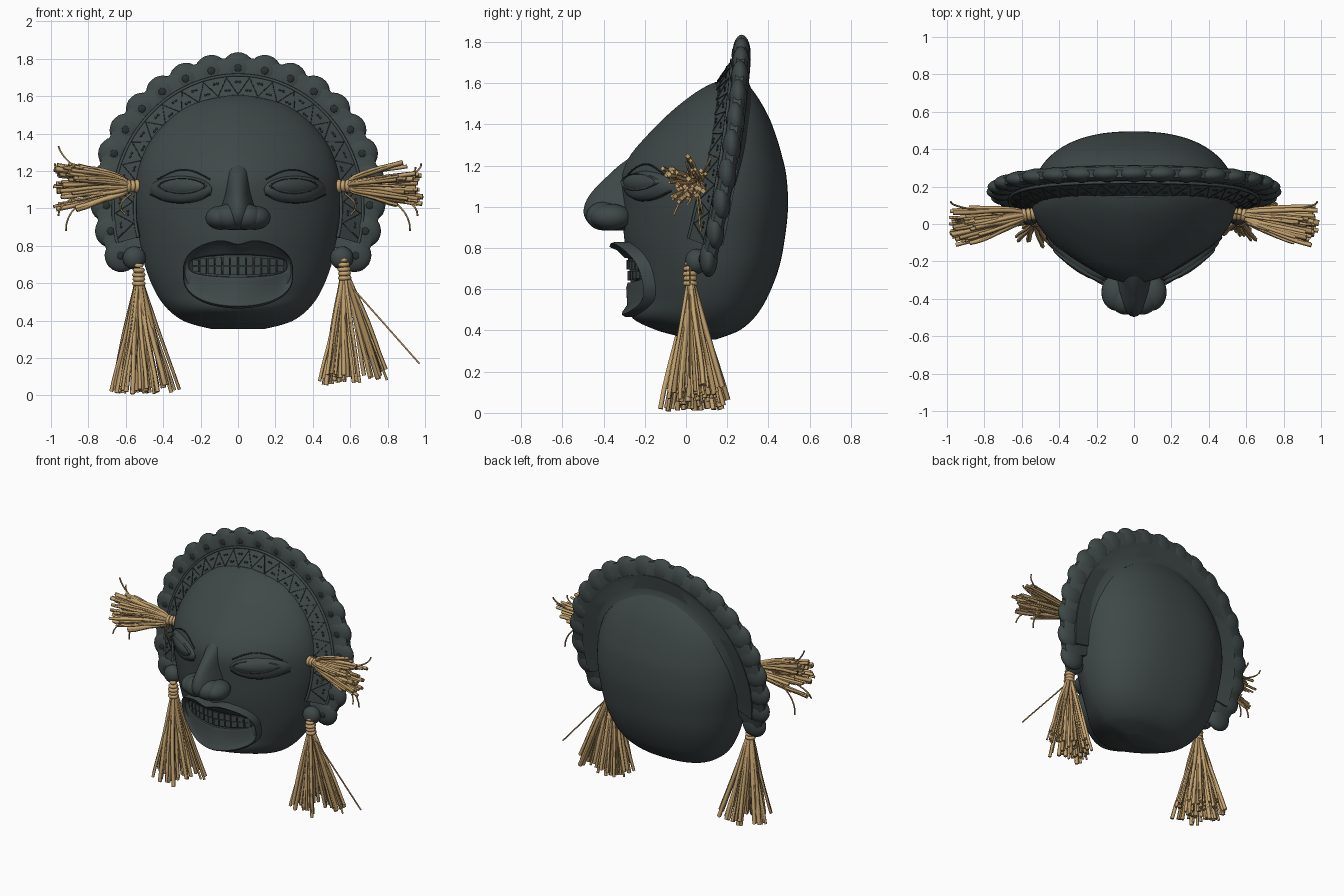
import bpy, bmesh, math, random
from mathutils import Vector, Matrix

random.seed(4)
cube = bpy.data.objects.get("Cube")
if cube:
    bpy.data.objects.remove(cube, do_unlink=True)


def material(name, r, g, b):
    m = bpy.data.materials.new(name)
    m.use_nodes = True
    m.diffuse_color = (r, g, b, 1)
    bsdf = next(n for n in m.node_tree.nodes if n.type == 'BSDF_PRINCIPLED')
    bsdf.inputs["Base Color"].default_value = (r, g, b, 1)
    bsdf.inputs["Roughness"].default_value = 0.8
    return m


SLATE = material("dark slate wood", 0.050, 0.064, 0.064)
GROOVE = material("groove black", 0.022, 0.028, 0.028)
STRAW = material("straw", 0.56, 0.37, 0.165)
STRAW_DARK = material("shaded straw", 0.42, 0.27, 0.115)


def finish(name, bm, mat, angle=40):
    bmesh.ops.recalc_face_normals(bm, faces=bm.faces)
    me = bpy.data.meshes.new(name)
    bm.to_mesh(me)
    bm.free()
    me.materials.append(mat)
    ob = bpy.data.objects.new(name, me)
    bpy.context.collection.objects.link(ob)
    bpy.ops.object.select_all(action='DESELECT')
    ob.select_set(True)
    bpy.context.view_layer.objects.active = ob
    bpy.ops.object.shade_smooth_by_angle(angle=math.radians(angle))
    return ob


def loft(name, rows, mat, angle=40):
    """Skin closed loops of equal length and cap both ends."""
    bm = bmesh.new()
    loops = [[bm.verts.new(p) for p in row] for row in rows]
    n = len(rows[0])
    for a, b in zip(loops, loops[1:]):
        for i in range(n):
            j = (i + 1) % n
            bm.faces.new((a[i], a[j], b[j], b[i]))
    bm.faces.new(loops[0])
    bm.faces.new(loops[-1])
    return finish(name, bm, mat, angle)


def blobs(name, items, mat):
    bm = bmesh.new()
    for loc, size in items:
        bmesh.ops.create_icosphere(bm, subdivisions=3, radius=1,
                                   matrix=Matrix.Translation(loc) @ Matrix.Diagonal((*size, 1)))
    return finish(name, bm, mat)


def tubes(name, paths, mat, radius, res=1):
    cu = bpy.data.curves.new(name, 'CURVE')
    cu.dimensions = '3D'
    cu.bevel_depth = radius
    cu.bevel_resolution = res
    cu.use_fill_caps = True
    for path in paths:
        sp = cu.splines.new('POLY')
        sp.points.add(len(path) - 1)
        thick = random.uniform(0.6, 1.4) if res == 0 else 1
        for p, q in zip(sp.points, path):
            p.co = (*q, 1)
            p.radius = thick
    cu.materials.append(mat)
    ob = bpy.data.objects.new(name, cu)
    bpy.context.collection.objects.link(ob)
    return ob


def power(v, p):
    return math.copysign(abs(v) ** p, v)


def turn_points(n):
    return [2 * math.pi * i / n for i in range(n)]


def sample(table, z):
    """Smooth interpolation of a table keyed by its first column."""
    n = len(table)
    i = max(k for k in range(n - 1) if k == 0 or table[k][0] <= z)
    a, b = table[i], table[i + 1]
    p, q = table[max(i - 1, 0)], table[min(i + 2, n - 1)]
    h = b[0] - a[0]
    t = (z - a[0]) / h
    out = []
    for c in range(1, len(a)):
        ma = (b[c] - p[c]) / (b[0] - p[0]) * h
        mb = (q[c] - a[c]) / (q[0] - a[0]) * h
        out.append((2*t**3 - 3*t*t + 1) * a[c] + (t**3 - 2*t*t + t) * ma
                   + (3*t*t - 2*t**3) * b[c] + (t**3 - t*t) * mb)
    return out


# Head: height, half width, front, widest depth, back; pointed front, full back
HEAD = [(.355, .14, .02, .08, .14), (.375, .225, -.05, .08, .20), (.40, .295, -.14, .08, .26),
        (.46, .375, -.26, .09, .33), (.55, .44, -.265, .10, .39), (.70, .50, -.275, .10, .45),
        (.85, .53, -.30, .10, .48), (1.0, .55, -.31, .10, .495), (1.15, .545, -.315, .10, .487),
        (1.25, .52, -.27, .11, .465), (1.35, .475, -.185, .13, .435), (1.45, .395, -.085, .15, .395),
        (1.55, .27, .04, .18, .335), (1.60, .14, .13, .21, .29), (1.615, .03, .19, .22, .25)]
FRONT, BACK = 1.6, 2.35
rows = []
for k in range(71):
    z = .355 + 1.26 * (1 - math.cos(math.pi * k / 70)) / 2
    w, front, mid, back = sample(HEAD, z)
    row = []
    for a in turn_points(128):
        s = math.sin(a)
        e, depth = (2 / BACK, back - mid) if s > 0 else (2 / FRONT, mid - front)
        row.append((w * power(math.cos(a), e), mid + depth * power(s, e), z))
    rows.append(row)
loft("head", rows, SLATE)


def on_face(x, z, lift=0.0):
    w, front, mid, back = sample(HEAD, z)
    return Vector((x, mid - (mid - front) * max(0, 1 - abs(x / w) ** FRONT) ** (1 / FRONT) - lift, z))


# Nose: bridge, then rounded tip and wings
NOSE = [(.885, .05, -.40), (.91, .085, -.46), (.96, .10, -.495), (1.02, .088, -.488),
        (1.08, .072, -.45), (1.15, .064, -.38), (1.20, .06, -.325), (1.24, .04, -.27)]
rows = []
for k in range(25):
    z = .885 + .355 * k / 24
    hw, tip = sample(NOSE, z)
    rows.append([(hw * math.cos(a), -.22 + (tip + .22) * math.sin(a), z) for a in turn_points(32)])
loft("nose", rows, SLATE)
blobs("nose_wings", [((s * .09, -.365, .95), (.085, .10, .065)) for s in (1, -1)]
      + [((s * .045, -.40, .955), (.085, .085, .07)) for s in (1, -1)], SLATE)


# Eyes: cheek pouch, thin lid rim and eyeball, with creases above and below
def face_patch(name, cx, cz, rx, rz, rings, sharp=1.0):
    loft(name, [[on_face(cx + rx * f * math.cos(a), cz + rz * f * power(math.sin(a), sharp), lift)
                 for a in turn_points(48)] for f, lift in rings], SLATE)


creases = []
for side, s in (("left", 1), ("right", -1)):
    face_patch(side + "_eye_pouch", s * .305, 1.10, .17, .075,
               [(1, -.02), (.97, .004), (.85, .024), (.6, .036), (.3, .038), (.05, .038)])
    face_patch(side + "_eye", s * .30, 1.12, .135, .043,
               [(1, 0), (.98, .04), (.92, .043), (.88, .034), (.7, .040), (.4, .046), (.03, .048)], 1.3)
    for x0, x1, zc, rise, lift in ((.15, .43, 1.155, .052, .002), (.145, .47, 1.075, -.045, .008)):
        creases.append([on_face(s * (x0 + (x1 - x0) * i / 16),
                                zc + rise * math.sin(math.pi * i / 16), lift) for i in range(17)])
tubes("eye_creases", creases, GROOVE, .004)


# Mouth: dished lips with a flared rim round a dark opening and two rows of teeth
def lip_ring(frac, upper, lower):
    ring = []
    for a in turn_points(72):
        c, s = math.cos(a), math.sin(a)
        ox, oz = .295 * c, .655 + power(s, .75) * (.185 if s > 0 else .19)
        if s > 0:
            oz -= .03 * math.exp(-(ox / .06) ** 2)
        ix, iz = .262 * c, .692 + .06 * power(s, .6)
        lift = lower + (upper - lower) * (.5 + .5 * s)
        ring.append(on_face(ox + (ix - ox) * frac, oz + (iz - oz) * frac, lift))
    return ring


LIP = [(0, -.03, -.03), (0, .06, .03), (.07, .078, .042), (.16, .07, .036), (.35, .045, .018),
       (.85, .022, .022), (1, .014, .014), (1.02, -.01, -.01)]
loft("lips", [lip_ring(*r) for r in LIP], SLATE, 50)
loft("mouth_opening", [lip_ring(.98, d, d) for d in (-.02, .003)], GROOVE)
bm = bmesh.new()
for i in range(12):
    x = -.22 + .04 * i
    h = .052 * math.sqrt(1 - (x / .3) ** 2)
    for s in (1, -1):
        p = on_face(x, .692 + s * h / 2, -.004)
        turn = math.atan2(on_face(x + .01, p.z).y - on_face(x - .01, p.z).y, .02)
        bmesh.ops.create_cube(bm, size=1, matrix=Matrix.Translation(p)
                              @ Matrix.Rotation(turn, 4, 'Z') @ Matrix.Diagonal((.035, .03, h * .88, 1)))
finish("teeth", bm, SLATE)


# Headdress: tilted horseshoe rim with shallow scallops
def rim_y(z):
    return .272 - .175 * (max(0, 1.83 - z) / 1.13) ** 1.7


def arc(t, cz, rx, rz, dr=0.0, dy=0.0):
    z = cz + rz * math.sin(t)
    return Vector(((rx + dr) * math.cos(t), rim_y(z) + dy, cz + (rz + dr) * math.sin(t)))


def angles(lo, n):
    return [math.radians(lo + (180 - 2 * lo) * i / n) for i in range(n + 1)]


RIM = (1.06, .70, .685)
RIM_PROFILE = [(-.18, -.02), (-.06, -.04), (.04, -.036), (.06, -.02), (.06, .02), (.04, .036),
               (-.06, .04), (-.13, .03), (-.18, .05)]
loft("headdress_rim", [[arc(t, *RIM, dr, dy) for dr, dy in RIM_PROFILE] for t in angles(-28, 80)], SLATE)
scallops = angles(-27, 20)
blobs("rim_scallops", [(arc(t, *RIM), (.09, .044, .09)) for t in scallops], SLATE)
blobs("scallop_holes", [(arc(t, *RIM, .005, -.041), (.02, .007, .02)) for t in scallops], GROOVE)
blobs("ear_lobes", [((s * .555, .05, .735), (.062, .055, .062)) for s in (1, -1)], SLATE)

# Carved band: sloped strip with raised edges, zigzag and dots
BAND = (1.0, .605, .65)


def on_band(t, f, lift=0.0):
    return arc(t, *BAND, -.055 + .12 * f, -.12 + .08 * f - lift)


loft("carved_band", [[on_band(t, 0), on_band(t, 1), arc(t, *BAND, .065, .05), arc(t, *BAND, -.08, .03)]
                     for t in angles(-15, 80)], SLATE)
tubes("band_edges", [[on_band(t, f) for t in angles(-15, 80)] for f in (.02, .98)], SLATE, .009)
steps = angles(-13, 38)
tubes("band_zigzag", [[on_band(t, .12 if i % 2 else .88) for i, t in enumerate(steps)]], GROOVE, .0045)
blobs("band_dots", [(on_band(t + d, .68 if i % 2 else .32, .001), (.007, .005, .007))
                    for i, t in enumerate(steps) if 0 < i < 38 for d in (-.015, .015)], GROOVE)


# Straw tassels: binding plus fanned strands gathered in clumps
def tassel(name, start, axis, length, vary, spread, bend, count):
    start, axis = Vector(start), Vector(axis).normalized()
    u = axis.cross(Vector((0, 1, 0))).normalized()
    v = axis.cross(u)
    clumps = [(random.uniform(0, 2 * math.pi), math.sqrt(random.uniform(.05, .9))) for _ in range(count // 4)]

    def strand():
        a, r = random.choice(clumps)
        a += random.uniform(-.25, .25)
        r = min(1, r + random.uniform(-.12, .12))
        reach, wobble = length - random.uniform(0, vary), random.uniform(-.014, .014)
        path = []
        for i in range(7):
            t = i / 6
            fan = r * (.016 / spread[0] + t ** bend)
            path.append(start + axis * reach * t
                        + u * (math.cos(a) * fan * spread[0] + wobble * math.sin(5 * t) * t)
                        + v * (math.sin(a) * fan * spread[1] + wobble * math.cos(4 * t) * t))
        return path

    strands = [strand() for _ in range(count)]
    tubes(name + "_strands", strands[::3] + strands[1::3], STRAW, .011, 0)
    tubes(name + "_inner_strands", strands[2::3], STRAW_DARK, .011, 0)
    rings = [[start + axis * d + (u * math.cos(a) + v * math.sin(a)) * r for a in turn_points(16) + [0]]
             for d, r in ((-.085, .012), (-.06, .02), (-.035, .024), (-.012, .022), (.012, .024))]
    tubes(name + "_binding", rings, STRAW, .013)
    blobs(name + "_core", [(start - axis * .03, (.026, .026, .026))], STRAW_DARK)


tassel("right_hanging_tassel", (-.53, .02, .61), (0, .03, -1), .60, .05, (.205, .155), 1.0, 72)
tassel("left_hanging_tassel", (.57, .02, .64), (.07, .03, -1), .575, .06, (.205, .155), 1.0, 72)
for side, s in (("left", 1), ("right", -1)):
    tassel(side + "_side_tassel", (s * .575, .05, 1.12), (s, -.14, 0), .42, .16, (.11, .10), .65, 80)

# Loose wisps curling off the tassels
wisps = []
for s in (1, -1):
    for rise, reach, depth in ((.10, .33, -.04), (-.24, .30, .03), (.12, .36, .08), (-.16, .34, -.1)):
        wisps.append([(s * (.62 + reach * math.sin(i * .16)), .04 + depth * i / 10,
                       1.12 + rise * (i / 10) ** 1.5) for i in range(11)])
    wisps.append([(s * (.57 + .06 * math.sin(i * .5)), .06 + .004 * i, 1.08 - .022 * i) for i in range(10)])
wisps.append([(-.76 - .02 * i - .06 * math.sin(i * .3), .02, 1.15 + .023 * i) for i in range(9)])
wisps.append([(.59 + .038 * i, .02, .6 - .043 * i) for i in range(11)])
tubes("loose_wisps", wisps, STRAW_DARK, .005)
